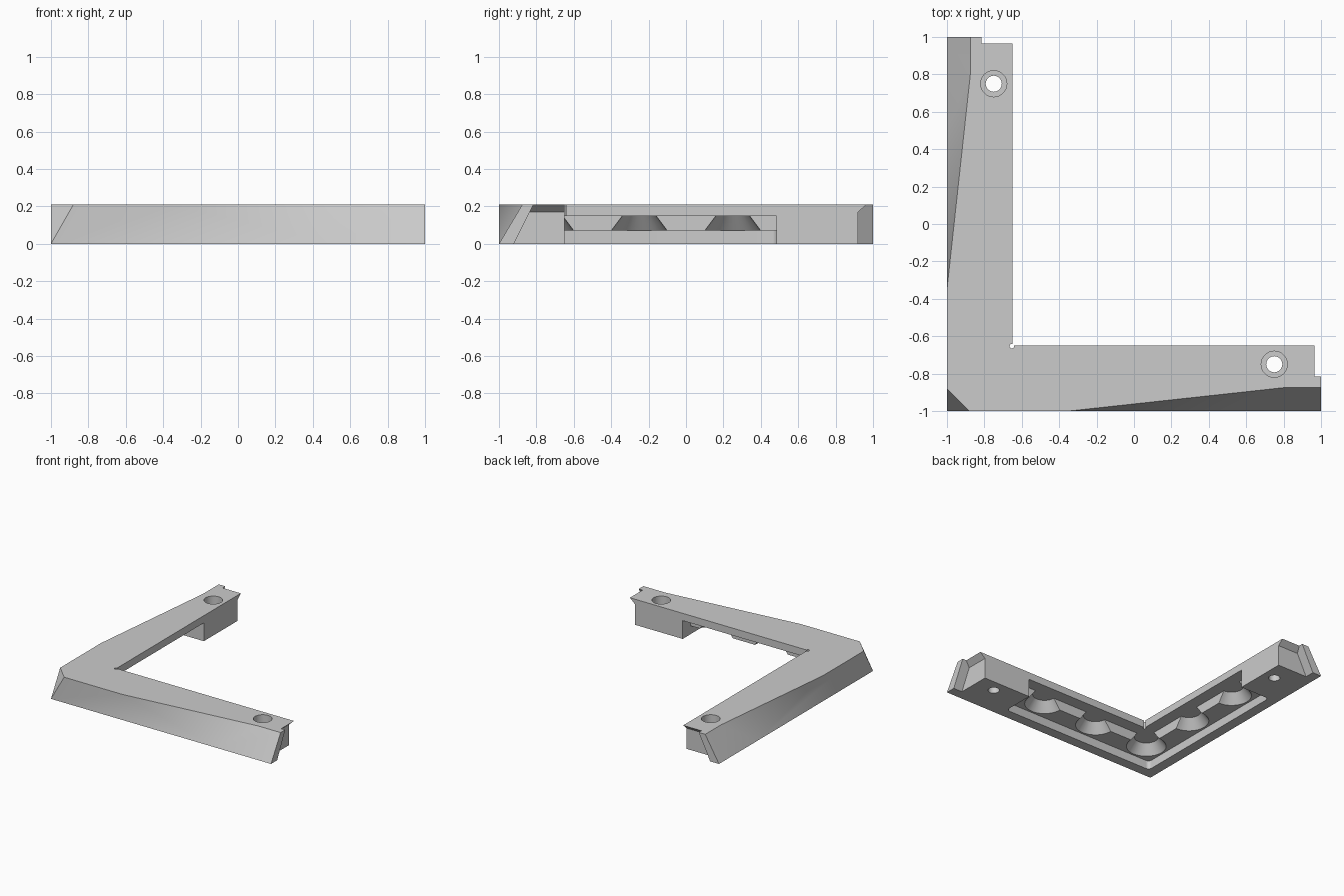
import bpy, bmesh, math

cube = bpy.data.objects.get("Cube")
if cube:
    bpy.data.objects.remove(cube, do_unlink=True)

# Material
grey = bpy.data.materials.new("light_grey")
grey.use_nodes = True
colour = (0.6, 0.6, 0.6, 1)
grey.diffuse_color = colour
grey.node_tree.nodes["Principled BSDF"].inputs["Base Color"].default_value = colour

TOP = 0.21      # height of the bracket
INNER = -0.65   # inner wall of both arms
MID = -0.75     # centre line of the holes and sockets
POCKET = 0.07   # roof of the shallow pocket
SLOT = 0.15     # roof of the slot and sockets


def add_object(name, bm):
    bmesh.ops.recalc_face_normals(bm, faces=bm.faces)
    mesh = bpy.data.meshes.new(name)
    bm.to_mesh(mesh)
    bm.free()
    mesh.materials.append(grey)
    obj = bpy.data.objects.new(name, mesh)
    bpy.context.collection.objects.link(obj)
    return obj


# Corner bracket: one arm, mirrored across the diagonal
points = {
    "A": (-1, -1, 0), "B": (0.5, -1, 0), "C": (1, -1, 0), "D": (1, -0.92, 0),
    "E": (0.92, -0.92, 0), "F": (0.92, INNER, 0), "G": (INNER, INNER, 0),
    "H": (0.92, -0.835, 0.17), "I": (0.92, INNER, 0.17),
    "a": (-0.88, -1, TOP), "b": (-0.35, -1, TOP), "c": (0.8, -0.875, TOP),
    "d": (1, -0.875, TOP), "e": (1, -0.815, TOP), "f": (0.965, -0.815, TOP),
    "g": (0.965, INNER, TOP), "h": (INNER, INNER, TOP), "m": (-0.94, -0.94, TOP),
}
arm_faces = ["ABCDEFG", "ABba", "Bcb", "BCdc", "CDed", "DEHfe", "EFIH",
             "HIgf", "FGhgI", "abcdefghm", "Aam"]
bm = bmesh.new()
for face in arm_faces:
    corners = [points[k] for k in face]
    bm.faces.new([bm.verts.new(p) for p in corners])
    bm.faces.new([bm.verts.new((y, x, z)) for x, y, z in reversed(corners)])
bmesh.ops.remove_doubles(bm, verts=bm.verts, dist=0.0001)
bmesh.ops.recalc_face_normals(bm, faces=bm.faces)
bmesh.ops.dissolve_limit(bm, angle_limit=0.01, verts=bm.verts, edges=bm.edges)
bracket = add_object("corner_bracket", bm)


def l_cutter(name, outer, roof, end, rounding=0):
    """L-shaped prism, open past the inner wall and below the base."""
    inner, low = INNER + 0.05, -0.05
    outline = [(outer, outer), (end, outer), (end, inner),
               (inner, inner), (inner, end), (outer, end)]
    bm = bmesh.new()
    base = bm.faces.new([bm.verts.new((x, y, low)) for x, y in outline])
    new = bmesh.ops.extrude_face_region(bm, geom=[base])["geom"]
    for v in new:
        if isinstance(v, bmesh.types.BMVert):
            v.co.z = roof
    if rounding:
        ends = [e for e in bm.edges
                if abs(e.verts[0].co.z - e.verts[1].co.z) > 0.01
                and min(e.verts[0].co.x, e.verts[0].co.y) < outer + 0.01]
        bmesh.ops.bevel(bm, geom=ends, offset=rounding, segments=6,
                        profile=0.5, affect="EDGES")
    return add_object(name, bm)


def round_cutter(name, x, y, z0, z1, r0, r1, sides=40):
    bm = bmesh.new()
    bmesh.ops.create_cone(bm, cap_ends=True, segments=sides,
                          radius1=r0, radius2=r1, depth=z1 - z0)
    bmesh.ops.translate(bm, verts=bm.verts, vec=(x, y, (z0 + z1) / 2))
    return add_object(name, bm)


# Underside pocket and the deeper slot behind the inner wall
cutters = [l_cutter("pocket_cutter", -0.915, POCKET, 0.485, 0.03),
           l_cutter("slot_cutter", MID, SLOT, 0.485)]

# Conical sockets in the pocket roof
spots = [(MID, MID)]
for t in (-0.25, 0.25):
    spots += [(t, MID), (MID, t)]
for x, y in spots:
    cutters.append(round_cutter("socket_cutter", x, y, 0.06, SLOT, 0.1575, 0.09))

# Counterbored screw holes near both ends
for x, y in ((-MID, MID), (MID, -MID)):
    cutters.append(round_cutter("screw_hole_cutter", x, y, -0.1, 0.3, 0.043, 0.043))
    cutters.append(round_cutter("counterbore_cutter", x, y, 0.09, 0.3, 0.07, 0.07))

# Small relief in the inner corner
cutters.append(round_cutter("relief_cutter", INNER - 0.003, INNER - 0.003,
                            -0.1, 0.3, 0.012, 0.012, 16))

bpy.ops.object.select_all(action="DESELECT")
bpy.context.view_layer.objects.active = bracket
bracket.select_set(True)
for cutter in cutters:
    cutter.hide_render = True
    mod = bracket.modifiers.new("cut", "BOOLEAN")
    mod.operation = "DIFFERENCE"
    mod.solver = "EXACT"
    mod.object = cutter
    bpy.ops.object.modifier_apply(modifier=mod.name)
    bpy.data.objects.remove(cutter, do_unlink=True)

bpy.ops.object.shade_smooth_by_angle(angle=math.radians(30))
